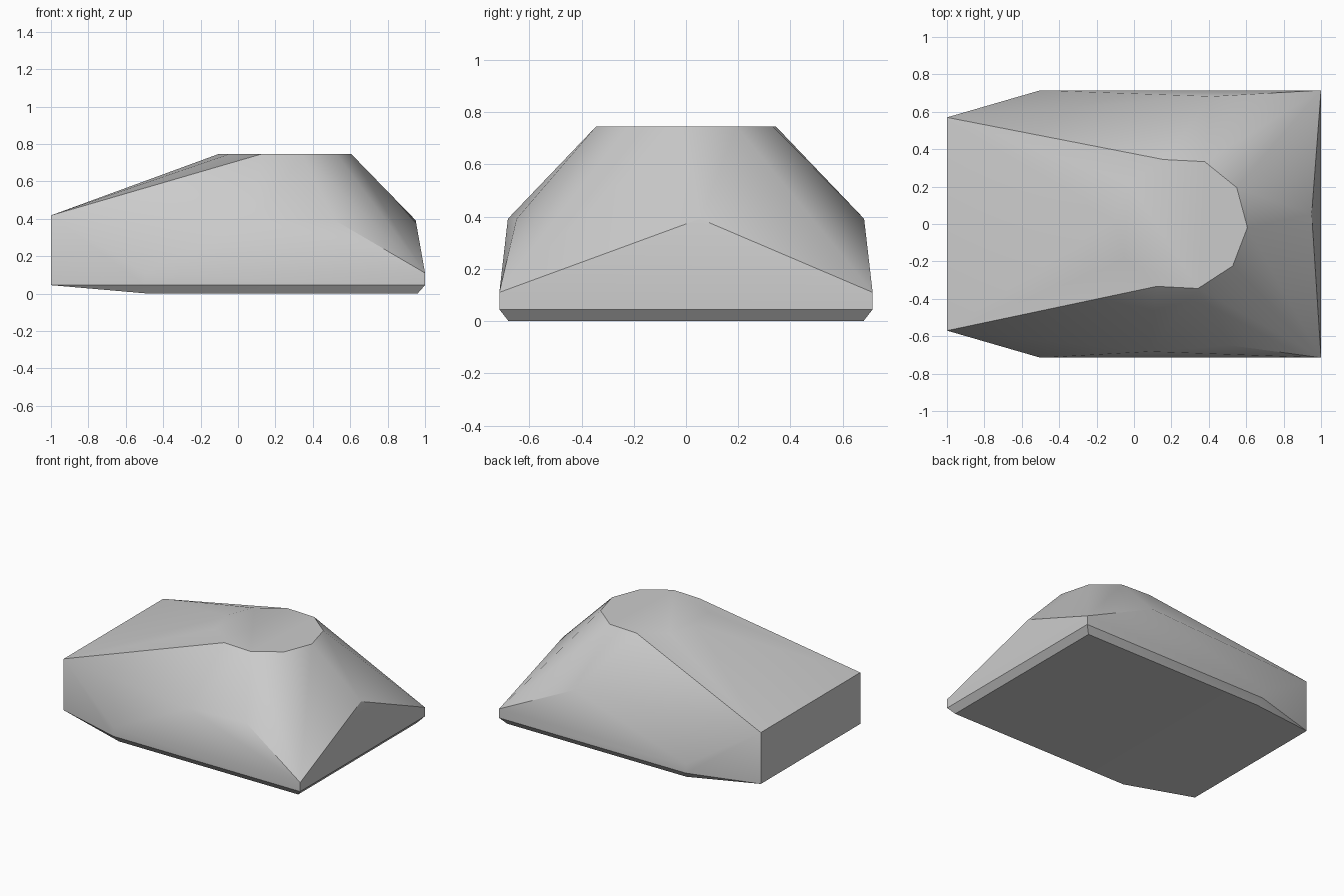
import bpy, bmesh
from math import cos, sin, radians

cube = bpy.data.objects.get("Cube")
if cube:
    bpy.data.objects.remove(cube)

CENTRE_X = 0.25


def ring(radius, z, offset, picks=range(10)):
    """Chosen corners of a ten-sided ring."""
    angles = [radians(offset + 36 * i) for i in picks]
    return [(CENTRE_X + radius * cos(a), radius * sin(a), z) for a in angles]


def mirrored(points):
    """Points on both sides of the y = 0 plane."""
    return [(x, s * y, z) for x, y, z in points for s in (-1, 1)]


# Flat underside, chamfered up to the lower rim
underside = mirrored([(-0.48, 0.68, 0), (0.96, 0.68, 0)])
# Upright band, with the tall narrow end at -x
band = mirrored([(x, y, z) for x, y, top in
                 ((-1, 0.57, 0.418), (-0.5, 0.715, 0.11), (1, 0.715, 0.11))
                 for z in (0.045, top)])
# Shoulder corners and the flat crown
shoulder = ring(0.702, 0.392, 4.4, (0, 2, 3, 7, 8))
crown = ring(0.357, 0.745, -3)

# Wrap the sections in a faceted shell
bm = bmesh.new()
for p in underside + band + shoulder + crown:
    bm.verts.new(p)
result = bmesh.ops.convex_hull(bm, input=bm.verts[:])
loose = {g for g in result["geom_interior"] if isinstance(g, bmesh.types.BMVert)}
bmesh.ops.delete(bm, geom=list(loose), context='VERTS')
bmesh.ops.dissolve_limit(bm, angle_limit=radians(0.5), verts=bm.verts[:], edges=bm.edges[:])
bmesh.ops.recalc_face_normals(bm, faces=bm.faces[:])
mesh = bpy.data.meshes.new("faceted_block")
bm.to_mesh(mesh)
bm.free()
block = bpy.data.objects.new("faceted_block", mesh)
bpy.context.collection.objects.link(block)

# Plain grey finish
grey = bpy.data.materials.new("plain_grey")
grey.use_nodes = True
colour = (0.6, 0.6, 0.6, 1)
grey.diffuse_color = colour
grey.node_tree.nodes["Principled BSDF"].inputs["Base Color"].default_value = colour
mesh.materials.append(grey)

# Soft shading over the gentle bends only
bpy.ops.object.select_all(action='DESELECT')
block.select_set(True)
bpy.context.view_layer.objects.active = block
bpy.ops.object.shade_smooth_by_angle(angle=radians(30))
